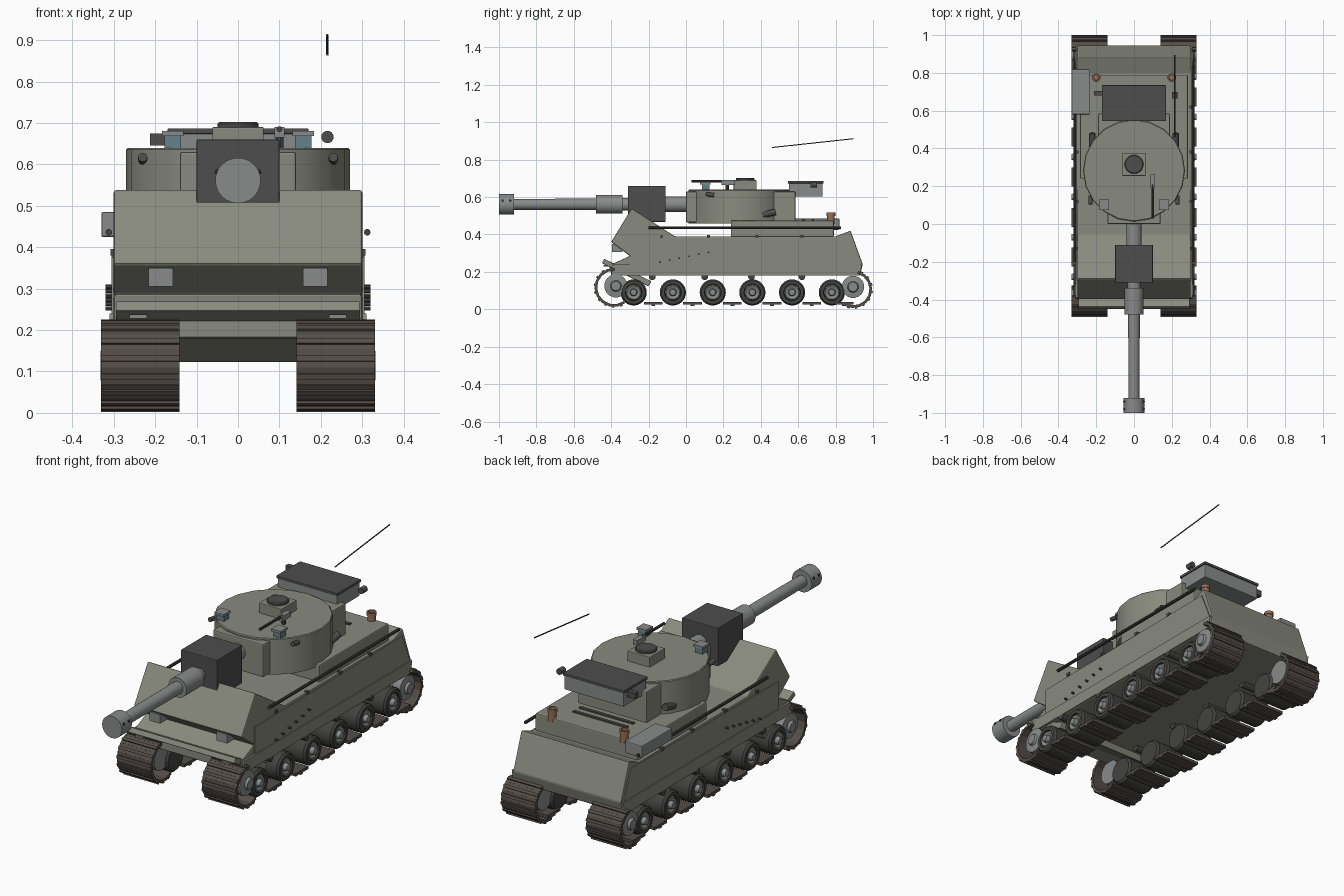
import bpy, bmesh
from math import sin, cos, pi, radians
from mathutils import Vector


def mat(name, c):
    m = bpy.data.materials.new(name)
    m.diffuse_color = (*c, 1)
    return m


OLIVE = mat("olive", (0.25, 0.255, 0.21))
DARK = mat("dark_grey", (0.075, 0.075, 0.075))
STEEL = mat("steel", (0.25, 0.26, 0.26))
TRACK = mat("track_brown", (0.09, 0.075, 0.065))
RUBBER = mat("rubber", (0.055, 0.055, 0.052))
BROWN = mat("exhaust_brown", (0.30, 0.16, 0.09))
GLASS = mat("glass_blue", (0.13, 0.22, 0.25))


def finish(name, bm, m, smooth=False, bevel=0):
    bmesh.ops.recalc_face_normals(bm, faces=bm.faces)
    me = bpy.data.meshes.new(name)
    bm.to_mesh(me)
    bm.free()
    me.materials.append(m)
    o = bpy.data.objects.new(name, me)
    bpy.context.collection.objects.link(o)
    if bevel:
        b = o.modifiers.new("bevel", 'BEVEL')
        b.width, b.segments = bevel, 2
    if smooth:
        bpy.ops.object.select_all(action='DESELECT')
        o.select_set(True)
        bpy.context.view_layer.objects.active = o
        bpy.ops.object.shade_smooth_by_angle(angle=radians(35))
    return o


def box(name, x, y, z, m, bevel=0, tilt=0):
    """Box from three (min, max) ranges, tilted about its own x axis."""
    bm = bmesh.new()
    bmesh.ops.create_cube(bm, size=1)
    for v in bm.verts:
        a, b, c = [p * (r[1] - r[0]) for p, r in zip(v.co, (x, y, z))]
        v.co = (sum(x) / 2 + a,
                sum(y) / 2 + b * cos(tilt) - c * sin(tilt),
                sum(z) / 2 + b * sin(tilt) + c * cos(tilt))
    return finish(name, bm, m, False, bevel)


def lathe(name, origin, axis, prof, m, n=20):
    """Revolve (distance, radius) points about an axis through origin."""
    bm = bmesh.new()
    q = Vector(axis).normalized().to_track_quat('Z', 'Y')
    rings = [[bm.verts.new(Vector(origin) + q @ Vector(
        (r * cos(2 * pi * i / n), r * sin(2 * pi * i / n), d)))
        for i in range(n)] for d, r in prof]
    for a, b in zip(rings, rings[1:]):
        for i in range(n):
            bm.faces.new((a[i], a[(i + 1) % n], b[(i + 1) % n], b[i]))
    bm.faces.new(rings[0])
    bm.faces.new(rings[-1])
    return finish(name, bm, m, True)


def rod(name, a, b, r, m, n=10):
    d = Vector(b) - Vector(a)
    return lathe(name, a, d, [(0, r), (d.length, r)], m, n)


def extrude(name, prof, hw, m, bevel=0):
    """Side profile (y, z) extruded across the width."""
    bm = bmesh.new()
    f = bm.faces.new([bm.verts.new((-hw, y, z)) for y, z in prof])
    g = bmesh.ops.extrude_face_region(bm, geom=[f])['geom']
    for v in g:
        if isinstance(v, bmesh.types.BMVert):
            v.co.x = hw
    return finish(name, bm, m, False, bevel)


# Hull
extrude("hull", [(-0.40, 0.18), (-0.40, 0.24), (-0.30, 0.285), (-0.40, 0.36),
                 (-0.29, 0.54), (-0.06, 0.39), (0.80, 0.39), (0.88, 0.42),
                 (0.945, 0.24), (0.93, 0.18)], 0.30, OLIVE, 0.006)
extrude("lower_front_plate", [(-0.45, 0.247), (-0.438, 0.27), (-0.185, 0.15), (-0.20, 0.122)],
        0.295, OLIVE, 0.003)
box("engine_deck", (-0.285, 0.285), (0.24, 0.79), (0.385, 0.475), OLIVE, 0.006)
for i in range(2):
    box("deck_grille_bar", (-0.15, 0.15), (0.62 + i * 0.05, 0.635 + i * 0.05), (0.472, 0.482), DARK)

# Turret
lathe("turret", (0, 0.283, 0.46), (0, 0, 1), [(0, 0.27), (0.176, 0.27), (0.18, 0.266)], OLIVE, 20)
box("turret_front_block", (-0.14, 0.14), (0.0, 0.15), (0.465, 0.63), OLIVE, 0.006)
box("turret_rear_block", (-0.19, 0.19), (0.40, 0.585), (0.465, 0.63), OLIVE, 0.006)
box("cupola_base", (-0.062, 0.062), (0.255, 0.377), (0.635, 0.69), OLIVE, 0.003)
lathe("cupola_hatch", (0, 0.316, 0.685), (0, 0, 1), [(0, 0.05), (0.013, 0.05), (0.017, 0.046)], DARK)
rod("roof_gun_barrel", (0.10, 0.03, 0.685), (0.10, 0.21, 0.685), 0.007, RUBBER)
box("roof_gun_body", (0.088, 0.112), (0.19, 0.262), (0.665, 0.69), STEEL)
rod("roof_gun_mount", (0.10, 0.22, 0.63), (0.10, 0.22, 0.67), 0.01, DARK)

# Main gun
lathe("gun_barrel", (0, 0.02, 0.561), (0, -1, 0),
      [(0, 0.041), (0.20, 0.041), (0.20, 0.034), (0.36, 0.034), (0.36, 0.05), (0.50, 0.05),
       (0.50, 0.031), (0.94, 0.029), (0.94, 0.055), (1.02, 0.055)], STEEL, 24)
box("mantlet", (-0.1, 0.1), (-0.31, -0.11), (0.468, 0.66), DARK, 0.003)
for s in (-1, 1):
    for k in (-1, 1):
        rod("muzzle_port", (s * 0.045, -0.96 + k * 0.02, 0.58), (s * 0.055, -0.96 + k * 0.02, 0.584), 0.006, RUBBER)

# Stowage bin behind the turret
box("bustle_bin", (-0.165, 0.165), (0.55, 0.73), (0.603, 0.677), STEEL, 0.004)
box("bustle_lid", (-0.17, 0.17), (0.545, 0.735), (0.673, 0.687), DARK, 0.003)
box("bustle_latch", (-0.213, -0.16), (0.68, 0.705), (0.645, 0.674), DARK)
rod("antenna_base", (0.216, 0.665, 0.666), (0.216, 0.70, 0.666), 0.015, DARK, 14)
rod("antenna", (0.216, 0.46, 0.865), (0.216, 0.895, 0.912), 0.003, RUBBER, 6)
box("tool_box", (-0.33, -0.235), (0.58, 0.82), (0.425, 0.485), STEEL, 0.004)

wheels = [-0.28, -0.07, 0.143, 0.355, 0.567, 0.78]


def link(s, cy, cz, r, a):
    """One track plate with a raised grouser, at angle a on an arc."""
    for nm, rr, ln, h in (("track_link", r, 0.043, 0.014), ("track_grouser", r + 0.009, 0.014, 0.009)):
        y, z = cy + rr * cos(a), cz + rr * sin(a)
        box(nm, sorted((s * 0.141, s * 0.331)), (y - ln / 2, y + ln / 2),
            (z - h / 2, z + h / 2), TRACK, 0, a - pi / 2)


for s in (-1, 1):
    # Road wheels, tyre plus hub
    for y in wheels:
        lathe("road_wheel_tyre", (s * 0.15, y, 0.09), (s, 0, 0),
              [(0, 0.06), (0.01, 0.07), (0.16, 0.07), (0.17, 0.062), (0.17, 0.045), (0.15, 0.042)], RUBBER, 24)
        lathe("road_wheel_hub", (s * 0.29, y, 0.09), (s, 0, 0),
              [(0, 0.042), (0.022, 0.042), (0.028, 0.036), (0.02, 0.02),
               (0.04, 0.016), (0.042, 0.01)], STEEL, 20)
    for y in [a + 0.11 for a in wheels[:-1]] + [0.85]:
        box("track_pad", sorted((s * 0.141, s * 0.331)), (y - 0.055, y + 0.045), (0.025, 0.04), TRACK)
        box("track_pad_rib", sorted((s * 0.141, s * 0.331)), (y - 0.015, y + 0.005), (0.018, 0.027), TRACK)
    for y in (-0.18, 0.10, 0.35, 0.62):
        rod("return_roller", (s * 0.16, y, 0.174), (s * 0.31, y, 0.174), 0.018, RUBBER, 14)
    # Sprocket, idler and track runs at each end
    for nm, y, z, r in (("drive_sprocket", -0.375, 0.125, 0.062), ("rear_idler", 0.893, 0.12, 0.06)):
        lathe(nm, (s * 0.16, y, z), (s, 0, 0),
              [(0, r), (0.05, r), (0.05, 0.05), (0.11, 0.05), (0.11, r), (0.155, r), (0.16, 0.03),
               (0.172, 0.025)], STEEL, 18)
    for i in range(9):
        link(s, -0.385, 0.117, 0.095, radians(100 + i * 24))
    for i in range(8):
        link(s, 0.895, 0.107, 0.091, radians(-105 + i * 24))
    # Skirts with bolts
    extrude("side_skirt", [(-0.40, 0.18), (-0.39, 0.24), (0.94, 0.24), (0.93, 0.18)],
            0.006, OLIVE).location.x = s * 0.304
    extrude("side_armor_panel", [(-0.30, 0.24), (-0.30, 0.375), (0.80, 0.385), (0.87, 0.385),
                                 (0.93, 0.24)], 0.003, OLIVE).location.x = s * 0.302
    for i in range(6):
        rod("side_bolt", (s * 0.30, -0.14 + i * 0.052, 0.252 + i * 0.0105),
            (s * 0.32, -0.14 + i * 0.052, 0.252 + i * 0.0105), 0.005, DARK, 8)
    # Stowed poles and small clips
    rod("side_pole", (s * 0.312, -0.20, 0.436), (s * 0.312, 0.83, 0.436), 0.008, RUBBER)
    for y in (-0.13, 0.12, 0.38, 0.62):
        box("pole_clip", sorted((s * 0.29, s * 0.308)), (y - 0.008, y + 0.008), (0.38, 0.396), DARK)
    # Front lamps and fender clips
    box("front_lamp", sorted((s * 0.157, s * 0.216)), (-0.395, -0.34), (0.305, 0.35), STEEL)
    box("fender_clip", sorted((s * 0.22, s * 0.262)), (-0.44, -0.40), (0.228, 0.238), STEEL)
    # Periscopes
    x = s * 0.158
    box("periscope", (x - 0.02, x + 0.02), (0.085, 0.125), (0.635, 0.67), GLASS)
    box("periscope_cap", (x - 0.026, x + 0.026), (0.075, 0.13), (0.668, 0.68), STEEL)
    # Smoke tubes on the turret sides
    rod("smoke_tube", (s * 0.23, 0.105, 0.617), (s * 0.23, 0.15, 0.61), 0.011, DARK, 12)
    rod("turret_side_tube", (s * 0.22, 0.41, 0.505), (s * 0.22, 0.48, 0.52), 0.017, DARK, 12)
    # Exhausts
    lathe("exhaust", (s * 0.2, 0.775, 0.455), (0, 0, 1),
          [(0, 0.02), (0.045, 0.02), (0.045, 0.023), (0.062, 0.023), (0.062, 0.015), (0.05, 0.014)], BROWN, 16)
